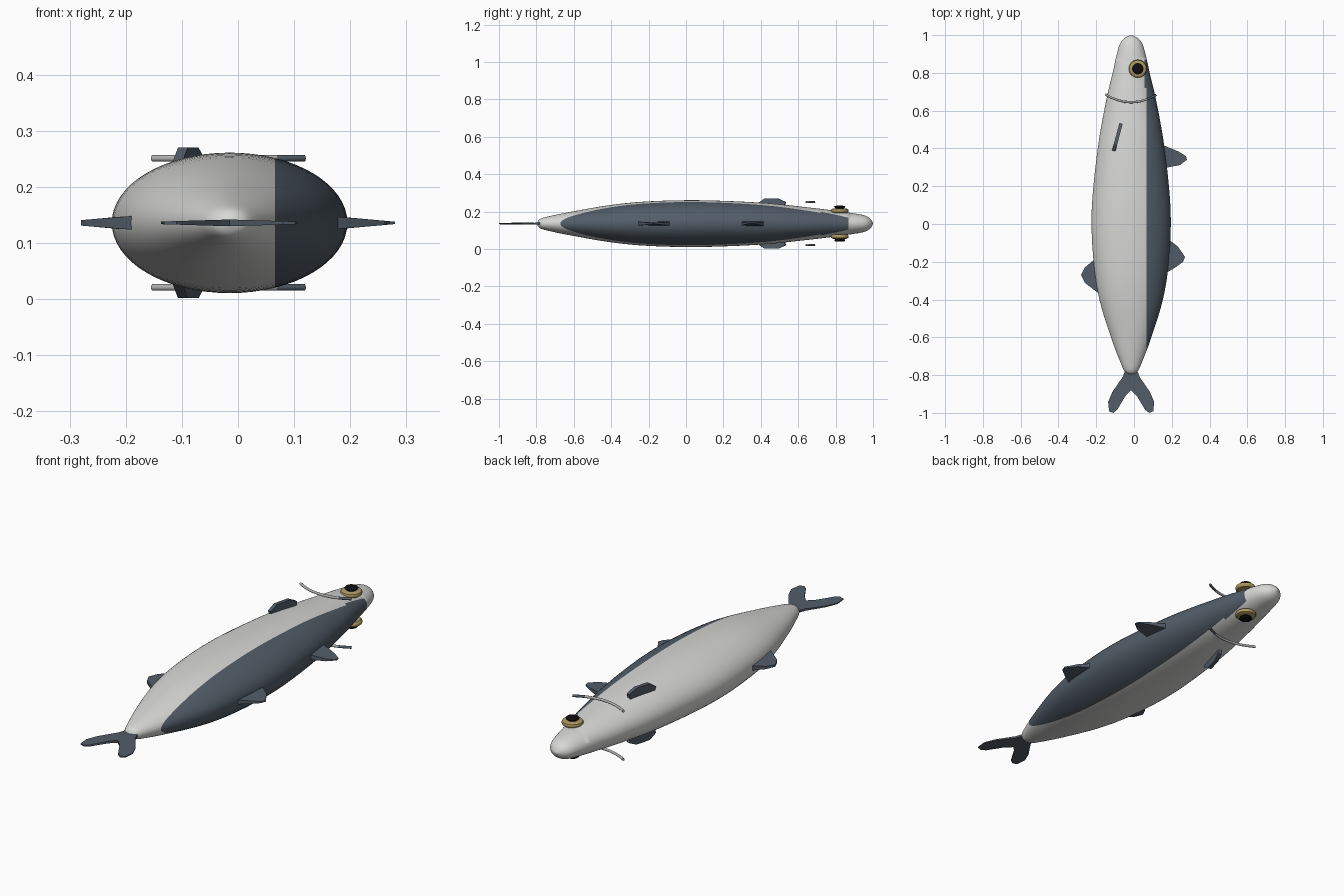
import bpy, bmesh, math
from mathutils import Vector, Matrix

if "Cube" in bpy.data.objects:
    bpy.data.objects.remove(bpy.data.objects["Cube"])

MID_X, MID_Z = -0.015, 0.136      # long axis of the fish, which lies on its side
BACK_X = 0.066                    # the dark back begins here


def material(name, rgb):
    m = bpy.data.materials.new(name)
    m.use_nodes = True
    m.diffuse_color = (*rgb, 1)
    m.node_tree.nodes["Principled BSDF"].inputs["Base Color"].default_value = (*rgb, 1)
    return m


silver = material("silver_white", (0.68, 0.69, 0.67))
slate = material("slate_blue", (0.085, 0.11, 0.14))
grey = material("gill_grey", (0.42, 0.43, 0.42))
gold = material("gold", (0.42, 0.32, 0.12))
black = material("black", (0.004, 0.004, 0.004))


def finish(bm, name, mats, angle=40):
    bmesh.ops.recalc_face_normals(bm, faces=bm.faces[:])
    mesh = bpy.data.meshes.new(name)
    bm.to_mesh(mesh)
    bm.free()
    obj = bpy.data.objects.new(name, mesh)
    bpy.context.collection.objects.link(obj)
    for m in mats:
        mesh.materials.append(m)
    bpy.ops.object.select_all(action="DESELECT")
    obj.select_set(True)
    bpy.context.view_layer.objects.active = obj
    bpy.ops.object.shade_smooth_by_angle(angle=math.radians(angle))
    return obj


def loft(rings):
    """Skin a list of rings of points and cap both ends."""
    bm = bmesh.new()
    rows = [[bm.verts.new(p) for p in ring] for ring in rings]
    n = len(rows[0])
    for a, b in zip(rows, rows[1:]):
        for i in range(n):
            j = (i + 1) % n
            bm.faces.new((a[i], a[j], b[j], b[i]))
    bm.faces.new(rows[0])
    bm.faces.new(rows[-1])
    return bm


def circle(centre, u, v, n):
    turns = [2 * math.pi * i / n for i in range(n)]
    return [centre + u * math.cos(t) + v * math.sin(t) for t in turns]


def smooth(points, steps):
    """Catmull-Rom interpolation through the points."""
    p = [Vector(q) for q in points]
    p = [p[0]] + p + [p[-1]]
    out = []
    for a, b, c, d in zip(p, p[1:], p[2:], p[3:]):
        for s in range(steps):
            t = s / steps
            out.append(0.5 * (2 * b + (c - a) * t + (2 * a - 5 * b + 4 * c - d) * t ** 2
                              + (3 * b - a - 3 * c + d) * t ** 3))
    return out + [p[-1]]


def plate(name, outline, thickness, matrix):
    """Fin: an outline with a thickness that may vary along it."""
    bm = loft([[Vector((x, y, side * thickness(x))) for x, y in outline] for side in (-1, 1)])
    bmesh.ops.transform(bm, matrix=matrix, verts=bm.verts[:])
    return finish(bm, name, [slate], 30)


# Body: (y, half height across x, half thickness in z)
profile = [(1, .003, .002), (.985, .034, .026), (.95, .061, .045), (.87, .083, .059),
           (.8, .098, .069), (.65, .133, .087), (.4, .177, .112), (.07, .209, .125),
           (-.2, .199, .119), (-.4, .168, .1), (-.6, .107, .066), (-.72, .062, .042),
           (-.78, .034, .025), (-.797, .003, .002)]
body = loft([circle(Vector((MID_X, y, MID_Z)), Vector((w, 0, 0)), Vector((0, 0, h)), 64)
             for y, w, h in smooth(profile, 5)])
# Cut the edges of the dark back into the body, then colour the faces inside
HEAD_X, HEAD_Y, SNOUT_Y = 0.056, 0.72, 0.87
for co, normal in (((BACK_X, 0, 0), (1, 0, 0)), ((HEAD_X, 0, 0), (1, 0, 0)),
                   ((0, HEAD_Y, 0), (0, 1, 0)), ((0, SNOUT_Y, 0), (0, 1, 0))):
    bmesh.ops.bisect_plane(body, geom=body.verts[:] + body.edges[:] + body.faces[:],
                           plane_co=co, plane_no=normal)
for f in body.faces:
    c = f.calc_center_median()
    limit = HEAD_X if c.y > HEAD_Y else BACK_X
    f.material_index = int(c.x > limit and c.y < SNOUT_Y)
finish(body, "body", [silver, slate], 60)

# Fins along the back and belly, thinning towards their tips
axis = Matrix.Translation((0, 0, MID_Z))


def taper(x):
    return max(0.002, 0.012 - 0.09 * max(0, abs(x - MID_X) - 0.185))


plate("front_back_fin", [(.12, .42), (.16, .415), (.233, .385), (.275, .36), (.28, .34),
                         (.243, .312), (.18, .3), (.12, .285)], taper, axis)
plate("rear_back_fin", [(.12, -.07), (.175, -.075), (.233, -.12), (.27, -.175), (.26, -.2),
                        (.222, -.228), (.16, -.265), (.12, -.265)], taper, axis)
plate("belly_fin", [(-.14, -.18), (-.206, -.185), (-.26, -.23), (-.28, -.27), (-.26, -.312),
                    (-.19, -.365), (-.14, -.36)], taper, axis)

# Forked tail, mirrored about the long axis
lobe = [(.03, -.77), (.045, -.81), (.1, -.89), (.122, -.942), (.117, -.992), (.095, -1),
        (.075, -.985), (.03, -.91)]
tail = lobe + [(0, -.88)] + [(-x, y) for x, y in reversed(lobe)]
plate("tail_fin", tail, lambda x: 0.006 - 0.03 * abs(x),
      Matrix.Translation((MID_X, 0, MID_Z)))

# Paired parts on both flanks
side_fin = [(-.06, .07), (-.075, .11), (-.04, .134), (.035, .134), (.075, .115), (.065, .07)]
for side, label in ((1, "upper"), (-1, "lower")):
    flip = Matrix.Translation((0, 0, MID_Z)) @ Matrix.Diagonal((1, 1, side, 1))

    # Side fin: a slim upright blade slanting along the flank
    blade = (Matrix.Translation((-.088, .46, 0)) @ Matrix.Rotation(math.radians(75), 4, "Z")
             @ Matrix.Rotation(math.radians(90), 4, "X"))
    plate(label + "_side_fin", side_fin, lambda x: 0.009, flip @ blade)

    # Gill: a bowed rod with its back end dark
    rings = []
    for i in range(28):
        x = -.152 + .01 * i
        bow = (x - MID_X) / .135
        across = Vector((-.6 * bow, 1, 0)).normalized() * .006
        rings.append(circle(Vector((x, .645 + .04 * bow * bow, .115)), across,
                            Vector((0, 0, .006)), 10))
    gill = loft(rings)
    for f in gill.faces:
        f.material_index = int(f.calc_center_median().x > BACK_X)
    bmesh.ops.transform(gill, matrix=flip, verts=gill.verts[:])
    finish(gill, label + "_gill", [grey, slate])

    # Eye: a rounded gold ring with a black pupil standing on it
    up = Vector((0, 0, 1))
    for part, mat, levels in (
            ("eye_ring", gold, [(.04, .058), (.046, .063), (.048, .07), (.045, .077), (.036, .081)]),
            ("pupil", black, [(.02, .08), (.026, .084), (.03, .09), (.026, .094), (.016, .096)])):
        bm = loft([circle(Vector((.02, .822, 0)) + up * z, Vector((r, 0, 0)),
                          Vector((0, r, 0)), 24) for r, z in levels])
        bmesh.ops.transform(bm, matrix=flip, verts=bm.verts[:])
        finish(bm, label + "_" + part, [mat])
